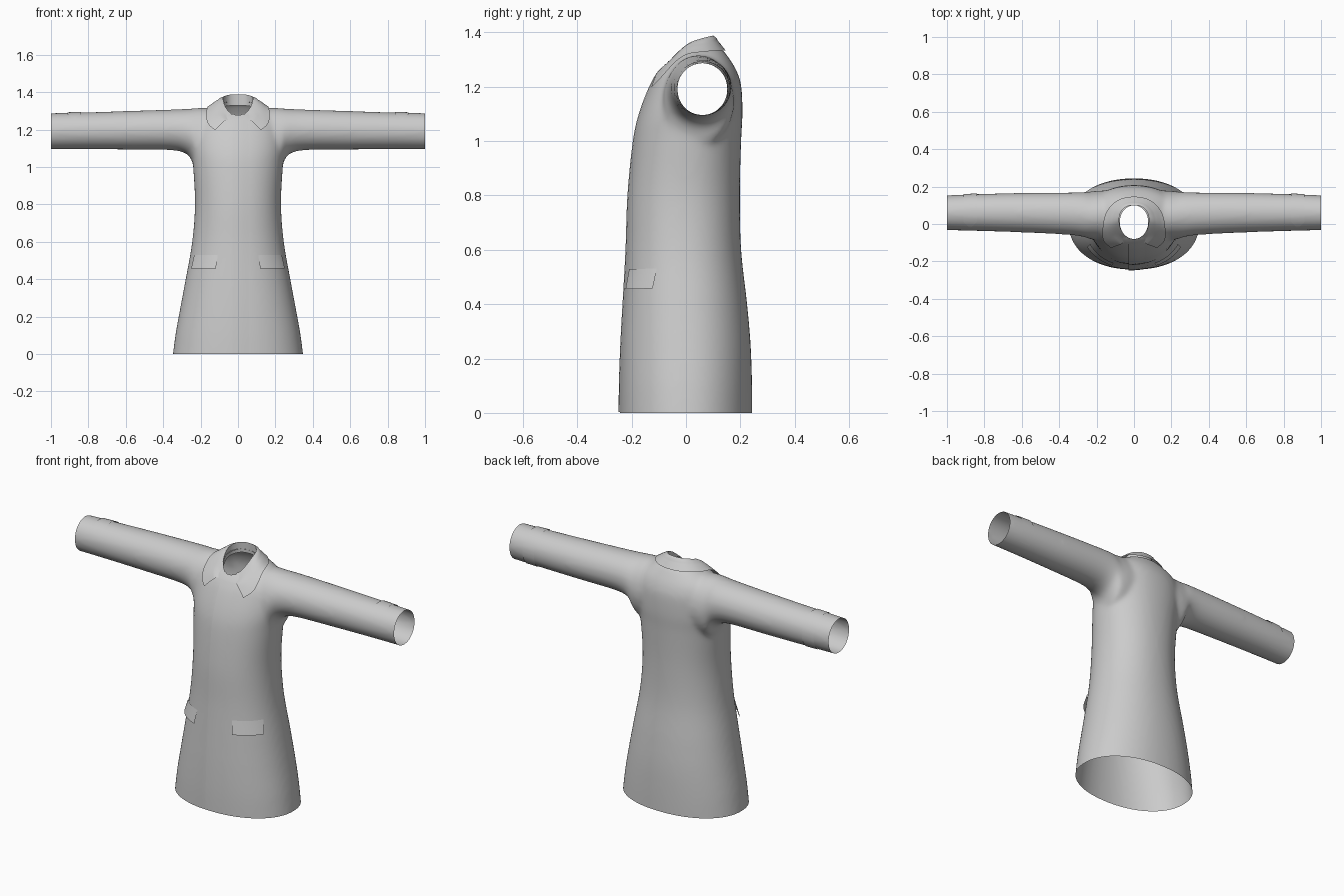
import bpy, bmesh, math
from mathutils import Vector
from mathutils.bvhtree import BVHTree

if "Cube" in bpy.data.objects:
    bpy.data.objects.remove(bpy.data.objects["Cube"], do_unlink=True)

cloth = bpy.data.materials.new("grey cloth")
cloth.use_nodes = True
GREY = (0.6, 0.6, 0.6, 1)
cloth.diffuse_color = GREY
cloth.node_tree.nodes["Principled BSDF"].inputs["Base Color"].default_value = GREY


def spline(points, steps):
    """Smooth curve through points of any dimension."""
    out, last = [], len(points) - 1
    for i in range(last):
        a, b, c, d = (points[min(max(k, 0), last)] for k in (i - 1, i, i + 1, i + 2))
        for s in range(steps):
            t = s / steps
            out.append(tuple(0.5 * (2 * q + (r - p) * t + (2 * p - 5 * q + 4 * r - u) * t * t
                                    + (3 * q - p - 3 * r + u) * t ** 3)
                             for p, q, r, u in zip(a, b, c, d)))
    return out + [tuple(points[-1])]


def finish(bm, name):
    mesh = bpy.data.meshes.new(name)
    bm.to_mesh(mesh)
    mesh.materials.append(cloth)
    mesh.shade_smooth()
    mesh.set_sharp_from_angle(angle=math.radians(40))
    obj = bpy.data.objects.new(name, mesh)
    bpy.context.collection.objects.link(obj)
    return obj


def sheet(name, rows):
    """Open grid of faces from rows of points."""
    bm = bmesh.new()
    grid = [[bm.verts.new(p) for p in row] for row in rows]
    for r, s in zip(grid, grid[1:]):
        for i in range(len(r) - 1):
            bm.faces.new((r[i], r[i + 1], s[i + 1], s[i]))
    bmesh.ops.remove_doubles(bm, verts=bm.verts, dist=1e-5)
    bmesh.ops.recalc_face_normals(bm, faces=bm.faces)
    finish(bm, name)
    bm.free()


def loft(bm, rings):
    """Closed tube through rings with capped ends."""
    loops = [[bm.verts.new(p) for p in ring] for ring in rings]
    n = len(loops[0])
    for a, b in zip(loops, loops[1:]):
        for i in range(n):
            bm.faces.new((a[i], a[(i + 1) % n], b[(i + 1) % n], b[i]))
    caps = [bm.faces.new(loops[0][::-1]), bm.faces.new(loops[-1])]
    bmesh.ops.triangulate(bm, faces=caps)


def oval(n=64, power=2.0):
    for i in range(n):
        a = math.tau * i / n
        c, s = math.cos(a), math.sin(a)
        yield (math.copysign(abs(c) ** (2 / power), c), math.copysign(abs(s) ** (2 / power), s))


# Torso sections: height, half width, front, back
TORSO = [(-0.06, 0.355, -0.244, 0.244), (0.1, 0.335, -0.243, 0.243), (0.25, 0.308, -0.238, 0.238),
         (0.4, 0.28, -0.23, 0.225), (0.6, 0.245, -0.219, 0.203), (0.8, 0.23, -0.212, 0.198),
         (1.0, 0.24, -0.192, 0.203), (1.1, 0.25, -0.17, 0.208), (1.2, 0.245, -0.132, 0.204),
         (1.25, 0.23, -0.104, 0.19), (1.28, 0.205, -0.078, 0.175), (1.31, 0.16, -0.05, 0.155),
         (1.335, 0.11, -0.02, 0.135), (1.35, 0.05, 0.02, 0.1)]
# Sleeve sections: distance out, front, back, bottom, top
SLEEVE = [(0.1, -0.085, 0.18, 1.02, 1.305), (0.18, -0.085, 0.178, 0.98, 1.316),
          (0.23, -0.082, 0.174, 0.99, 1.314), (0.25, -0.075, 0.172, 1.04, 1.312),
          (0.28, -0.067, 0.17, 1.072, 1.31), (0.36, -0.057, 0.168, 1.09, 1.307),
          (0.6, -0.045, 0.166, 1.093, 1.299), (0.85, -0.037, 0.16, 1.095, 1.291),
          (1.06, -0.031, 0.15, 1.095, 1.286)]

solid = bmesh.new()
loft(solid, [[(w * c, (f + b) / 2 + (b - f) / 2 * s, z) for c, s in oval(power=2.15)]
             for z, w, f, b in spline(TORSO, 5)])
for side in (-1, 1):
    loft(solid, [[(side * x, (f + b) / 2 + (b - f) / 2 * c, (lo + hi) / 2 + (hi - lo) / 2 * s)
                  for c, s in oval()] for x, f, b, lo, hi in spline(SLEEVE, 5)])
bmesh.ops.recalc_face_normals(solid, faces=solid.faces)
draft = finish(solid, "coat_draft")
solid.free()

# Fuse torso and sleeves into one soft skin
fuse = draft.modifiers.new("fuse", 'REMESH')
fuse.mode = 'VOXEL'
fuse.voxel_size = 0.011
soft = draft.modifiers.new("soften", 'SMOOTH')
soft.factor = 0.5
soft.iterations = 14
bpy.context.view_layer.update()
result = draft.evaluated_get(bpy.context.evaluated_depsgraph_get())
body = bmesh.new()
body.from_mesh(result.to_mesh())
result.to_mesh_clear()
bpy.data.objects.remove(draft, do_unlink=True)

# Open the hem and the sleeve ends
for co, no in (((0, 0, 0), (0, 0, -1)), ((1, 0, 0), (1, 0, 0)), ((-1, 0, 0), (-1, 0, 0))):
    bmesh.ops.bisect_plane(body, geom=body.verts[:] + body.edges[:] + body.faces[:],
                           plane_co=co, plane_no=no, clear_outer=True)


# Open the neck with a clean oval edge
def neck_radius(p):
    return math.hypot(p.x / 0.076, (p.y - 0.01) / 0.09)


hole = [f for f in body.faces if f.calc_center_median().z > 1.2
        and neck_radius(f.calc_center_median()) < 1]
bmesh.ops.delete(body, geom=hole, context='FACES')
for v in body.verts:
    if v.is_boundary and v.co.z > 1.2 and abs(v.co.x) < 0.2:
        r = neck_radius(v.co)
        v.co.x /= r
        v.co.y = 0.01 + (v.co.y - 0.01) / r
body.normal_update()
skin = BVHTree.FromBMesh(body)
finish(body, "coat_body")


def drape(start, target, lift):
    """Point on the coat seen from start towards target, raised by lift."""
    start = Vector(start)
    hit, normal, _, _ = skin.ray_cast(start, (Vector(target) - start).normalized())
    return hit + normal * lift if hit else Vector(target)


# Front closure: one edge overlapping the other
sheet("front_placket", [[drape((x, -1, z), (x, 0, z), lift)
                         for x, lift in ((-0.03, 0), (-0.03, 0.005), (0, 0.004), (0.03, 0.002), (0.06, 0))]
                        for z in (0.003 + 1.247 * i / 50 for i in range(51))])

# Pocket flaps and cuff straps on both sides
for side, label in ((1, "left"), (-1, "right")):
    rows = []
    for j in range(7):
        t = j / 6
        z = 0.53 - 0.075 * t
        rows.append([])
        for i in range(15):
            a = 0.48 + 0.02 * t + (0.66 - 0.04 * t) * i / 14
            rows[-1].append(drape((side * math.sin(a), -math.cos(a), z), (0, 0, z),
                                  0.003 + 0.011 * t))
    sheet(label + "_pocket_flap", rows)

    rows = []
    for i in range(50):
        deg = 35 + 195 * i / 49
        half = 0.036 * min(1, (deg - 35) / 28)
        dy, dz = -math.cos(math.radians(deg)), math.sin(math.radians(deg))
        rows.append([])
        for k in range(-3, 4):
            x = side * (0.876 + half * k / 3)
            rows[-1].append(drape((x, 0.06 + 0.3 * dy, 1.19 + 0.3 * dz), (x, 0.06, 1.19), 0.004))
    sheet(label + "_cuff_strap", rows)

# Collar: a short stand inside, folded over and pointed at the front
TOP = [(0, 0.1, 1.388), (0.045, 0.09, 1.386), (0.074, 0.055, 1.377), (0.079, 0.01, 1.36),
       (0.065, -0.04, 1.318), (0.028, -0.083, 1.266)]
EDGE = [(0, 0.146, 1.333), (0.085, 0.128, 1.333), (0.145, 0.07, 1.331), (0.166, -0.01, 1.318),
        (0.165, -0.09, 1.24), (0.124, -0.132, 1.198)]


def around(half):
    return [Vector(p) for p in spline([(-x, y, z) for x, y, z in half[:0:-1]] + half, 8)]


top, edge = around(TOP), around(EDGE)
rows = [[p - Vector((0, 0, 0.02 + 0.04 * max(0, (p.z - 1.26) / 0.13))) for p in top]]
for j in range(9):
    t = j / 8
    rows.append([])
    for p, q in zip(top, edge):
        point = p.lerp(q, t) + Vector((0, 0, 0.008 * math.sin(math.pi * t)))
        if t > 0.3:
            near, normal, _, _ = skin.find_nearest(point)
            snug = near + normal * 0.008
            low = (point - near).dot(normal) < 0.008
            point = snug if low else point.lerp(snug, t * 0.5)
        rows[-1].append(point)
sheet("collar", rows)
body.free()
